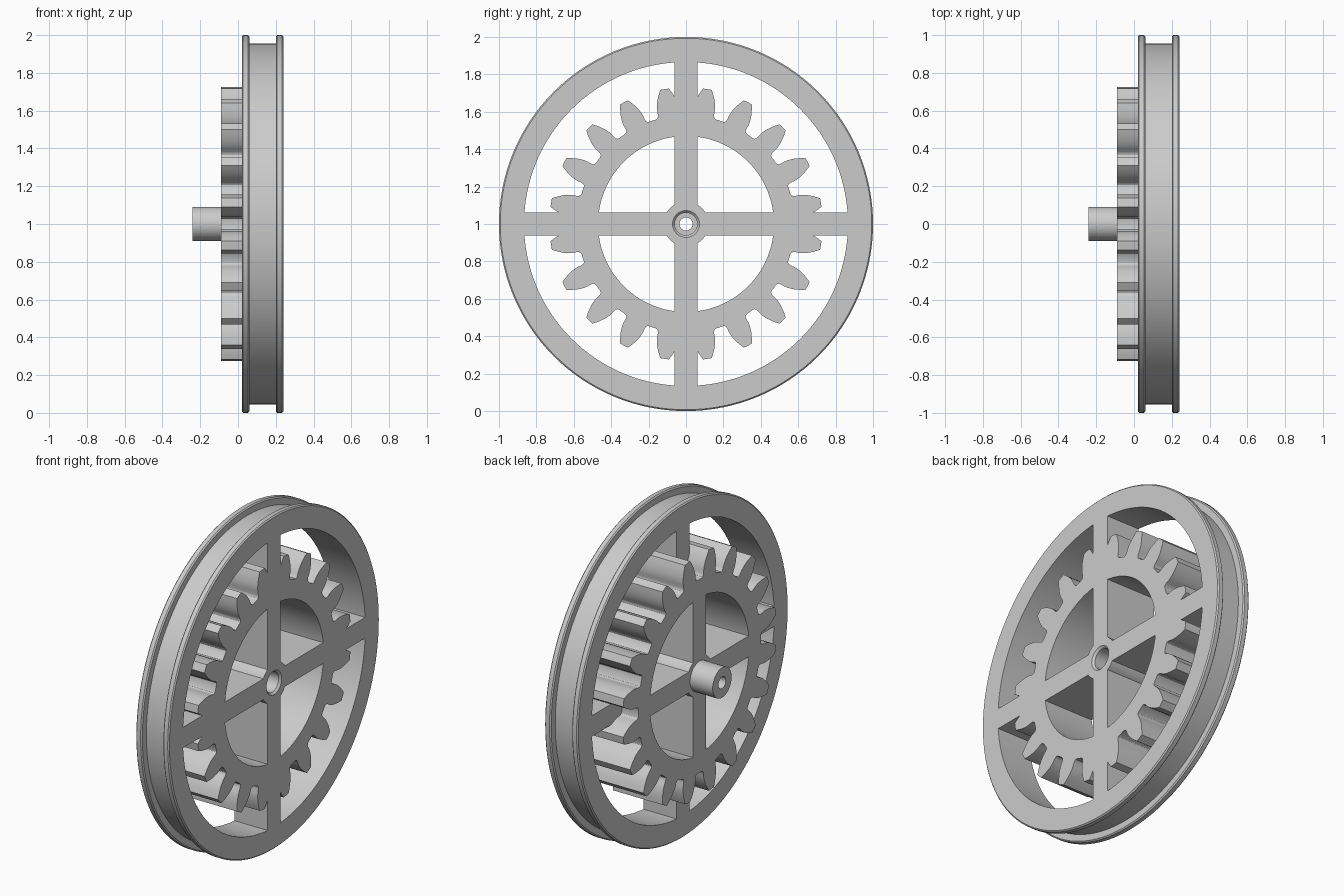
import bpy
import bmesh
from math import sin, cos, tan, acos, pi, radians

cube = bpy.data.objects.get("Cube")
if cube:
    bpy.data.objects.remove(cube, do_unlink=True)

grey = bpy.data.materials.new("plain_grey")
grey.use_nodes = True
COLOR = (0.6, 0.6, 0.6, 1.0)
grey.diffuse_color = COLOR
grey.node_tree.nodes["Principled BSDF"].inputs["Base Color"].default_value = COLOR

AXLE_Z = 1.0
FACE, RIM_BACK, GEAR_BACK, BOSS_END = 0.24, 0.02, -0.09, -0.24


def finish(name, bm):
    """Turn a bmesh built around the x axis into a shaded object at axle height."""
    bmesh.ops.recalc_face_normals(bm, faces=bm.faces)
    mesh = bpy.data.meshes.new(name)
    bm.to_mesh(mesh)
    bm.free()
    mesh.materials.append(grey)
    obj = bpy.data.objects.new(name, mesh)
    obj.location.z = AXLE_Z
    bpy.context.collection.objects.link(obj)
    bpy.ops.object.select_all(action='DESELECT')
    obj.select_set(True)
    bpy.context.view_layer.objects.active = obj
    bpy.ops.object.shade_smooth_by_angle(angle=radians(30))
    return obj


def sweep(name, sections):
    """Join a closed series of closed cross-sections, each a list of (x, radius, angle)."""
    bm = bmesh.new()
    rings = [[bm.verts.new((x, r * sin(a), r * cos(a))) for x, r, a in s] for s in sections]
    for k, ring in enumerate(rings):
        other = rings[(k + 1) % len(rings)]
        for i in range(len(ring)):
            j = (i + 1) % len(ring)
            bm.faces.new((ring[i], ring[j], other[j], other[i]))
    return finish(name, bm)


def lathe(name, profile, steps):
    angles = [2 * pi * k / steps for k in range(steps)]
    return sweep(name, [[(x, r, a) for x, r in profile] for a in angles])


# Grooved rim with softened flange edges
R, GROOVE, INNER, FLANGE, SOFT = 1.0, 0.955, 0.866, 0.04, 0.007
left, right = RIM_BACK + FLANGE, FACE - FLANGE
lathe("grooved_rim", [
    (RIM_BACK, INNER), (RIM_BACK, R - SOFT), (RIM_BACK + SOFT, R),
    (left - SOFT, R), (left, R - SOFT), (left, GROOVE),
    (right, GROOVE), (right, R - SOFT), (right + SOFT, R),
    (FACE - SOFT, R), (FACE, R - SOFT), (FACE, INNER)], 128)

# Hub with rear boss, stepped bore and chamfered mouth
lathe("hub", [
    (BOSS_END, 0.035), (BOSS_END, 0.09), (GEAR_BACK, 0.09), (GEAR_BACK, 0.12),
    (FACE, 0.12), (FACE, 0.072), (FACE - 0.012, 0.06),
    (-0.1, 0.06), (-0.1, 0.035)], 48)

# Gear ring with involute teeth
TEETH, PITCH_R, TIP_R, ROOT_R, HOLE_R = 20, 0.664, 0.73, 0.581, 0.47
PRESSURE = radians(20)
BASE_R = PITCH_R * cos(PRESSURE)


def half_angle(r):
    t = acos(min(1.0, BASE_R / r))
    return pi / (2 * TEETH) + tan(PRESSURE) - PRESSURE - (tan(t) - t)


base_half = half_angle(BASE_R)
flank = [(ROOT_R, 0.125), (0.584, 0.109), (0.591, 0.099), (0.603, base_half + 0.001)]
for k in range(6):
    r = BASE_R + (TIP_R - BASE_R) * k / 5
    flank.append((r, half_angle(r)))

outline = []
for n in range(TEETH):
    mid = (n + 0.5) * 2 * pi / TEETH
    outline.append((ROOT_R, mid - pi / TEETH))
    outline += [(r, mid - h) for r, h in flank]
    outline.append((TIP_R, mid))
    outline += [(r, mid + h) for r, h in reversed(flank)]
sweep("gear_ring", [[(GEAR_BACK, HOLE_R, a), (GEAR_BACK, r, a), (FACE, r, a), (FACE, HOLE_R, a)]
                    for r, a in outline])

# Spokes: deep inside the gear, rim depth outside it
HALF_WIDTH = 0.0625


def spoke(name, back, start, end, turn):
    bm = bmesh.new()
    bmesh.ops.create_cube(bm, size=1)
    for v in bm.verts:
        x = FACE if v.co.x > 0 else back
        across = HALF_WIDTH if v.co.y > 0 else -HALF_WIDTH
        out = end if v.co.z > 0 else start
        v.co = (x, across * cos(turn) + out * sin(turn), out * cos(turn) - across * sin(turn))
    finish(name, bm)


for k, side in enumerate(("top", "back", "bottom", "front")):
    spoke(side + "_inner_spoke", GEAR_BACK, 0.1, HOLE_R + 0.003, k * pi / 2)
    spoke(side + "_outer_spoke", RIM_BACK, ROOT_R - 0.006, INNER + 0.003, k * pi / 2)
